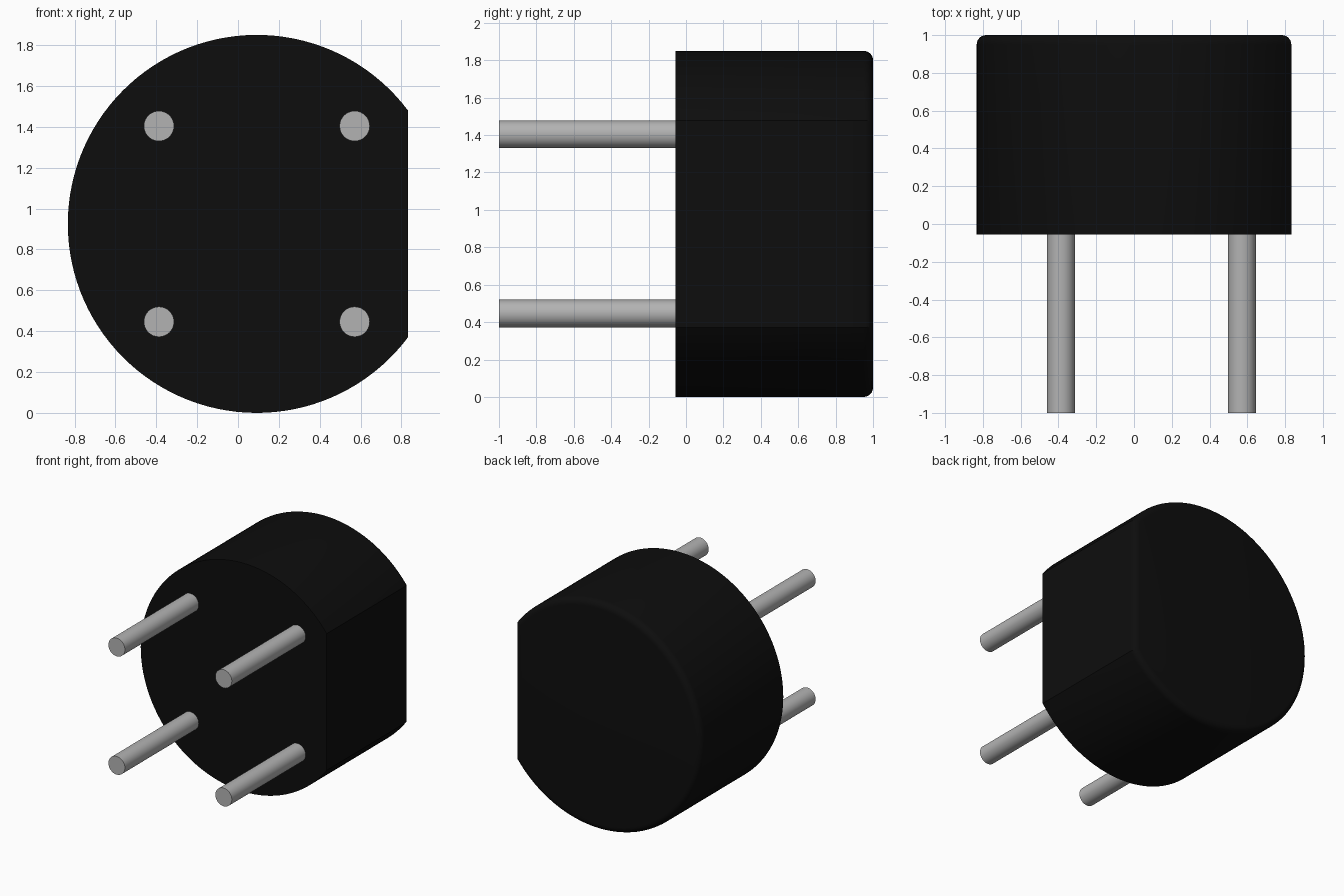
import bpy, bmesh, math

if "Cube" in bpy.data.objects:
    bpy.data.objects.remove(bpy.data.objects["Cube"])

CX, CZ, R = 0.092, 0.925, 0.925      # body axis and radius
FLAT_X, FRONT, BACK = 0.833, -0.055, 1.0


def material(name, rgb):
    mat = bpy.data.materials.new(name)
    mat.diffuse_color = (*rgb, 1)
    mat.use_nodes = True
    mat.node_tree.nodes["Principled BSDF"].inputs["Base Color"].default_value = mat.diffuse_color
    return mat


def smooth(obj):
    bpy.ops.object.select_all(action='DESELECT')
    obj.select_set(True)
    bpy.context.view_layer.objects.active = obj
    bpy.ops.object.shade_smooth_by_angle(angle=math.radians(30))


# Body: a disc with one flat side, extruded back, with a rounded back rim
bm = bmesh.new()
start = math.acos((FLAT_X - CX) / R)
n = 96
verts = []
for i in range(n + 1):
    a = start + (2 * math.pi - 2 * start) * i / n
    verts.append(bm.verts.new((CX + R * math.cos(a), FRONT, CZ + R * math.sin(a))))
face = bm.faces.new(verts)
ext = bmesh.ops.extrude_face_region(bm, geom=[face], use_keep_orig=True)
bmesh.ops.translate(bm, vec=(0, BACK - FRONT, 0),
                    verts=[g for g in ext["geom"] if isinstance(g, bmesh.types.BMVert)])
rim = [e for e in bm.edges if all(v.co.y > BACK - 0.001 for v in e.verts)]
bmesh.ops.bevel(bm, geom=rim, offset=0.05, offset_type='OFFSET', segments=6,
                profile=0.5, affect='EDGES', clamp_overlap=False)
bmesh.ops.recalc_face_normals(bm, faces=bm.faces)
mesh = bpy.data.meshes.new("body")
bm.to_mesh(mesh)
bm.free()
body = bpy.data.objects.new("body", mesh)
bpy.context.collection.objects.link(body)
mesh.materials.append(material("black_plastic", (0.004, 0.004, 0.004)))
smooth(body)

# Four round contact pins, ends sunk slightly into the body
metal = material("pin_metal", (0.45, 0.45, 0.45))
y0, y1 = -1.0, FRONT + 0.02
for sx, side in ((-1, "left"), (1, "right")):
    for sz, level in ((-1, "lower"), (1, "upper")):
        bpy.ops.mesh.primitive_cylinder_add(
            vertices=32, radius=0.074, depth=y1 - y0,
            location=(CX + sx * 0.479, (y0 + y1) / 2, CZ + sz * 0.479),
            rotation=(math.pi / 2, 0, 0))
        pin = bpy.context.object
        pin.name = f"pin_{level}_{side}"
        pin.data.materials.append(metal)
        smooth(pin)
